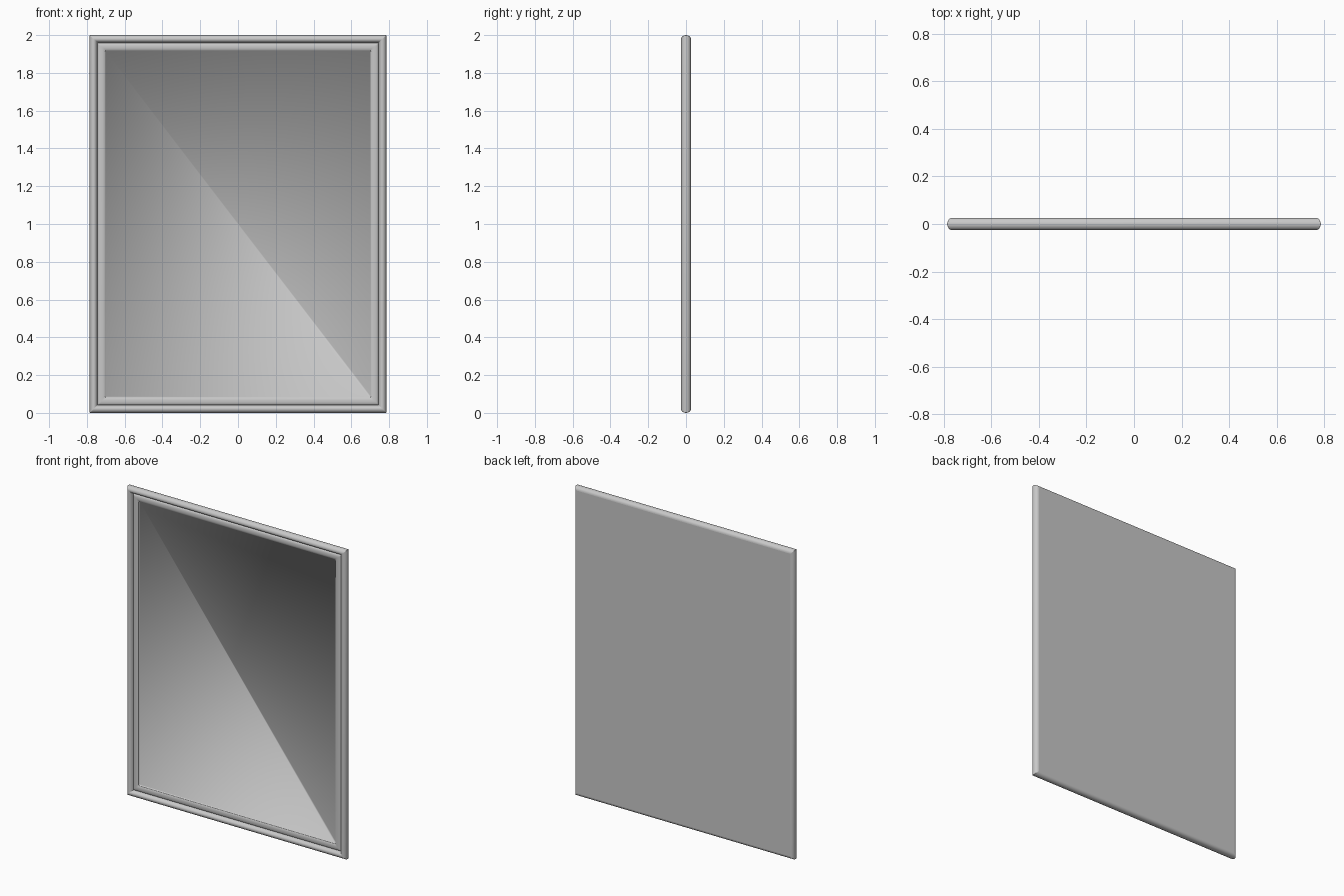
import bpy, bmesh, math

cube = bpy.data.objects.get("Cube")
if cube:
    bpy.data.objects.remove(cube, do_unlink=True)

HALF_W, HALF_H, HALF_D = 0.785, 1.0, 0.026

grey = bpy.data.materials.new("plain grey")
grey.use_nodes = True
color = (0.58, 0.58, 0.58, 1)
grey.diffuse_color = color
grey.node_tree.nodes["Principled BSDF"].inputs["Base Color"].default_value = color


def loop(bm, inset, y, radius, steps=4):
    """Rounded rectangle of vertices, inset from the outer edge."""
    verts = []
    for k, (sx, sz) in enumerate([(1, 1), (-1, 1), (-1, -1), (1, -1)]):
        cx = sx * (HALF_W - inset - radius)
        cz = sz * (HALF_H - inset - radius)
        for i in range(steps + 1):
            a = (k + i / steps) * math.pi / 2
            verts.append(bm.verts.new((cx + radius * math.cos(a), y,
                                       HALF_H + cz + radius * math.sin(a))))
    return verts


def build(name, profile, cap_front=False, cap_back=False, angle=None):
    """Sweep (inset, y, radius) points around the rectangle."""
    bm = bmesh.new()
    loops = [loop(bm, *p) for p in profile]
    for a, b in zip(loops, loops[1:]):
        n = len(a)
        for i in range(n):
            j = (i + 1) % n
            bm.faces.new((a[i], a[j], b[j], b[i]))
    if cap_front:
        bm.faces.new(loops[-1])
    if cap_back:
        bm.faces.new(loops[0][::-1])
    mesh = bpy.data.meshes.new(name)
    bm.to_mesh(mesh)
    bm.free()
    mesh.materials.append(grey)
    obj = bpy.data.objects.new(name, mesh)
    bpy.context.collection.objects.link(obj)
    bpy.ops.object.select_all(action="DESELECT")
    obj.select_set(True)
    bpy.context.view_layer.objects.active = obj
    if angle:
        bpy.ops.object.shade_smooth_by_angle(angle=math.radians(angle))
    elif cap_front:
        bpy.ops.object.shade_smooth()
    return obj


# Outer moulding: rounded back, side and front, rolling into a groove
R = 0.003
BACK_INSET = 0.022
roll = []
for i in range(13):
    t = math.pi * i / 12
    roll.append((BACK_INSET * (1 - math.sin(t)), HALF_D * math.cos(t), R))
roll += [(0.029, -0.024, R), (0.035, -0.018, R), (0.039, -0.010, R), (0.041, -0.003, R)]
build("outer_frame", roll, angle=40)

# Inner moulding: low bead between the groove and the glass
bead = [(0.041, -0.003, R), (0.044, -0.009, 0.004), (0.049, -0.012, 0.005),
        (0.058, -0.0135, 0.006), (0.068, -0.0135, 0.006), (0.076, -0.012, 0.007),
        (0.081, -0.009, 0.008)]
build("inner_frame", bead, angle=40)

# Glass panel with its softened rim
build("mirror_panel", [(0.081, -0.009, 0.008), (0.082, -0.003, 0.008)], cap_front=True)

# Flat backing
build("back_panel", [(BACK_INSET, HALF_D, R)], cap_back=True)
